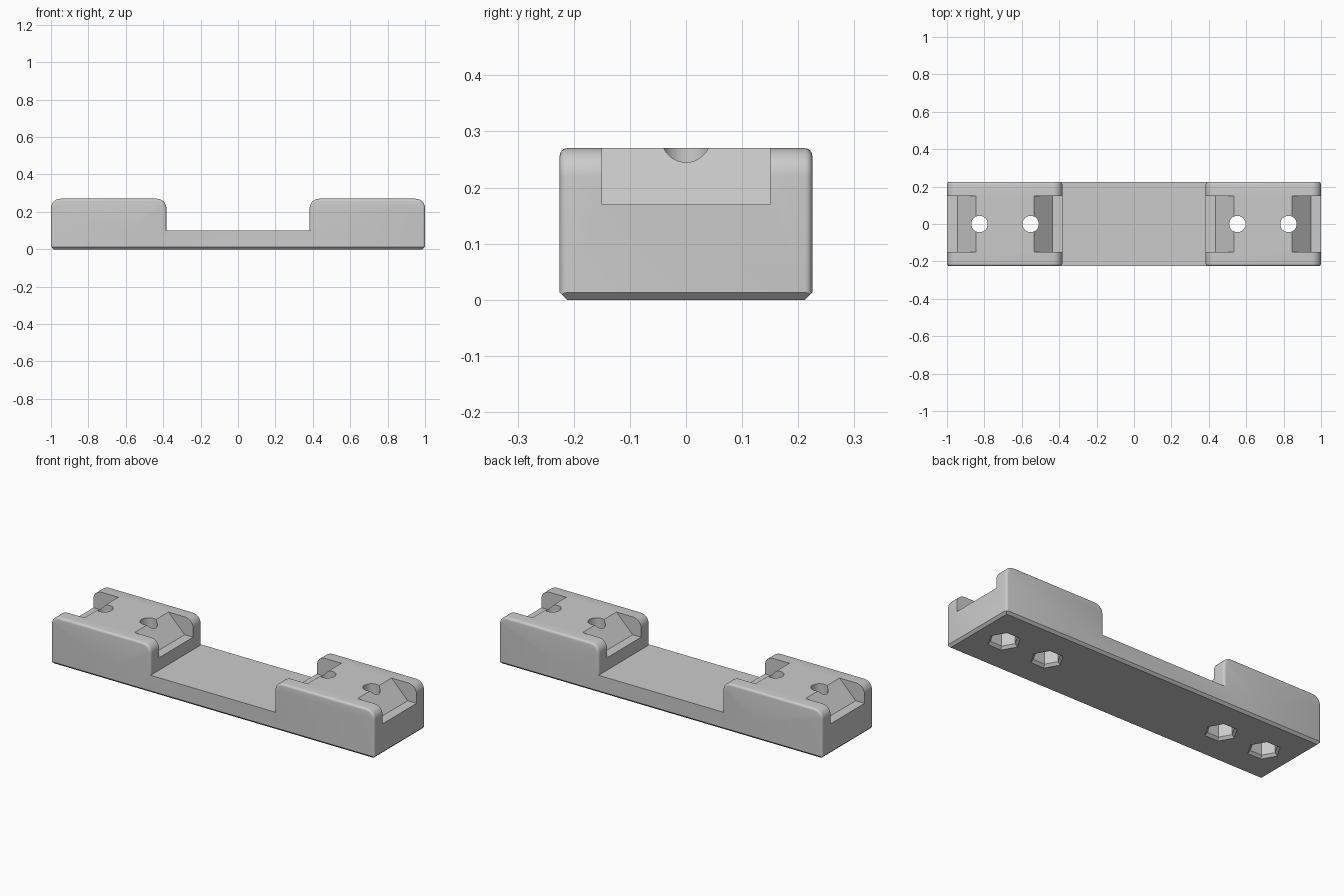
import bpy, bmesh, math

if "Cube" in bpy.data.objects:
    bpy.data.objects.remove(bpy.data.objects["Cube"])

HALF_X, HALF_Y, HEIGHT = 1.0, 0.225, 0.27
INNER_X, DECK_Z = 0.383, 0.10
NOTCH_Y, NOTCH_Z = 0.15, 0.17
CHAMFER = 0.013

grey = bpy.data.materials.new("plain_grey")
grey.diffuse_color = (0.6, 0.6, 0.6, 1)
grey.use_nodes = True
grey.node_tree.nodes["Principled BSDF"].inputs["Base Color"].default_value = grey.diffuse_color


def make_object(name, bm):
    bmesh.ops.recalc_face_normals(bm, faces=bm.faces)
    mesh = bpy.data.meshes.new(name)
    bm.to_mesh(mesh)
    bm.free()
    mesh.materials.append(grey)
    ob = bpy.data.objects.new(name, mesh)
    bpy.context.collection.objects.link(ob)
    return ob


def extrude_profile(name, points, half_y, bevel=0):
    """Prism from an x-z outline, with optionally rounded side rims."""
    bm = bmesh.new()
    face = bm.faces.new([bm.verts.new((x, -half_y, z)) for x, z in points])
    geom = bmesh.ops.extrude_face_region(bm, geom=[face])["geom"]
    for v in geom:
        if isinstance(v, bmesh.types.BMVert):
            v.co.y = half_y
    if bevel:
        rims = [e for e in bm.edges if abs(e.verts[0].co.y - e.verts[1].co.y) < 1e-6
                and max(v.co.z for v in e.verts) > 0.001]
        bmesh.ops.bevel(bm, geom=rims, offset=bevel, segments=4,
                        profile=0.5, affect='EDGES', clamp_overlap=True)
    return make_object(name, bm)


def loft(name, rings):
    """Closed solid through a stack of equal-sized rings."""
    bm = bmesh.new()
    loops = [[bm.verts.new(p) for p in ring] for ring in rings]
    n = len(loops[0])
    bm.faces.new(loops[0])
    bm.faces.new(loops[-1])
    for a, b in zip(loops, loops[1:]):
        for i in range(n):
            j = (i + 1) % n
            bm.faces.new((a[i], a[j], b[j], b[i]))
    return make_object(name, bm)


def circle(cx, z, r, n):
    return [(cx + r * math.cos(2 * math.pi * i / n),
             r * math.sin(2 * math.pi * i / n), z) for i in range(n)]


def boolean(target, tool, operation):
    mod = target.modifiers.new(operation.lower(), 'BOOLEAN')
    mod.operation, mod.object, mod.solver = operation, tool, 'EXACT'
    bpy.context.view_layer.objects.active = target
    bpy.ops.object.modifier_apply(modifier=mod.name)
    bpy.data.objects.remove(tool, do_unlink=True)


def block_outline(x0, x1, r=0.05, steps=8):
    pts = [(x0, 0), (x1, 0)]
    for cx, start in ((x1 - r, 0), (x0 + r, 90)):
        for i in range(steps + 1):
            a = math.radians(start + 90 * i / steps)
            pts.append((cx + r * math.cos(a), HEIGHT - r + r * math.sin(a)))
    return pts


# Thin deck joining the two raised end blocks
body = extrude_profile("clamp_bar", [(-0.6, 0), (0.6, 0), (0.6, DECK_Z), (-0.6, DECK_Z)], HALF_Y)
for x0, x1 in ((-HALF_X, -INNER_X), (INNER_X, HALF_X)):
    boolean(body, extrude_profile("end_block", block_outline(x0, x1), HALF_Y, CHAMFER), 'UNION')

# Chamfer around the underside
rings = []
for z in (-0.1, 0.4):
    x, y = HALF_X - CHAMFER + z, HALF_Y - CHAMFER + z
    rings.append([(-x, -y, z), (x, -y, z), (x, y, z), (-x, y, z)])
boolean(body, loft("underside_chamfer", rings), 'INTERSECT')

# Ramped notches at both ends of each block: (open end, flat end, ramp direction)
for open_x, foot_x, d in ((1.0, 0.945, -1), (INNER_X, 0.435, 1)):
    for side in (-1, 1):
        outline = [(open_x - 0.1 * d, NOTCH_Z), (foot_x, NOTCH_Z),
                   (foot_x + 0.2 * d, NOTCH_Z + 0.2), (open_x - 0.1 * d, NOTCH_Z + 0.2)]
        boolean(body, extrude_profile("notch", [(side * x, z) for x, z in outline], NOTCH_Y),
                'DIFFERENCE')

# Bolt holes with chamfered hexagonal nut pockets underneath
for cx in (-0.826, -0.553, 0.553, 0.826):
    boolean(body, loft("bolt_hole", [circle(cx, z, 0.044, 32) for z in (-0.1, 0.4)]), 'DIFFERENCE')
    pocket = [circle(cx, z, r, 6) for z, r in ((-0.02, 0.104), (0.014, 0.07), (0.13, 0.07))]
    boolean(body, loft("nut_pocket", pocket), 'DIFFERENCE')

# Soft fillets, crisp corners
bpy.ops.object.select_all(action='DESELECT')
body.select_set(True)
bpy.context.view_layer.objects.active = body
bpy.ops.object.shade_smooth_by_angle(angle=math.radians(30))
